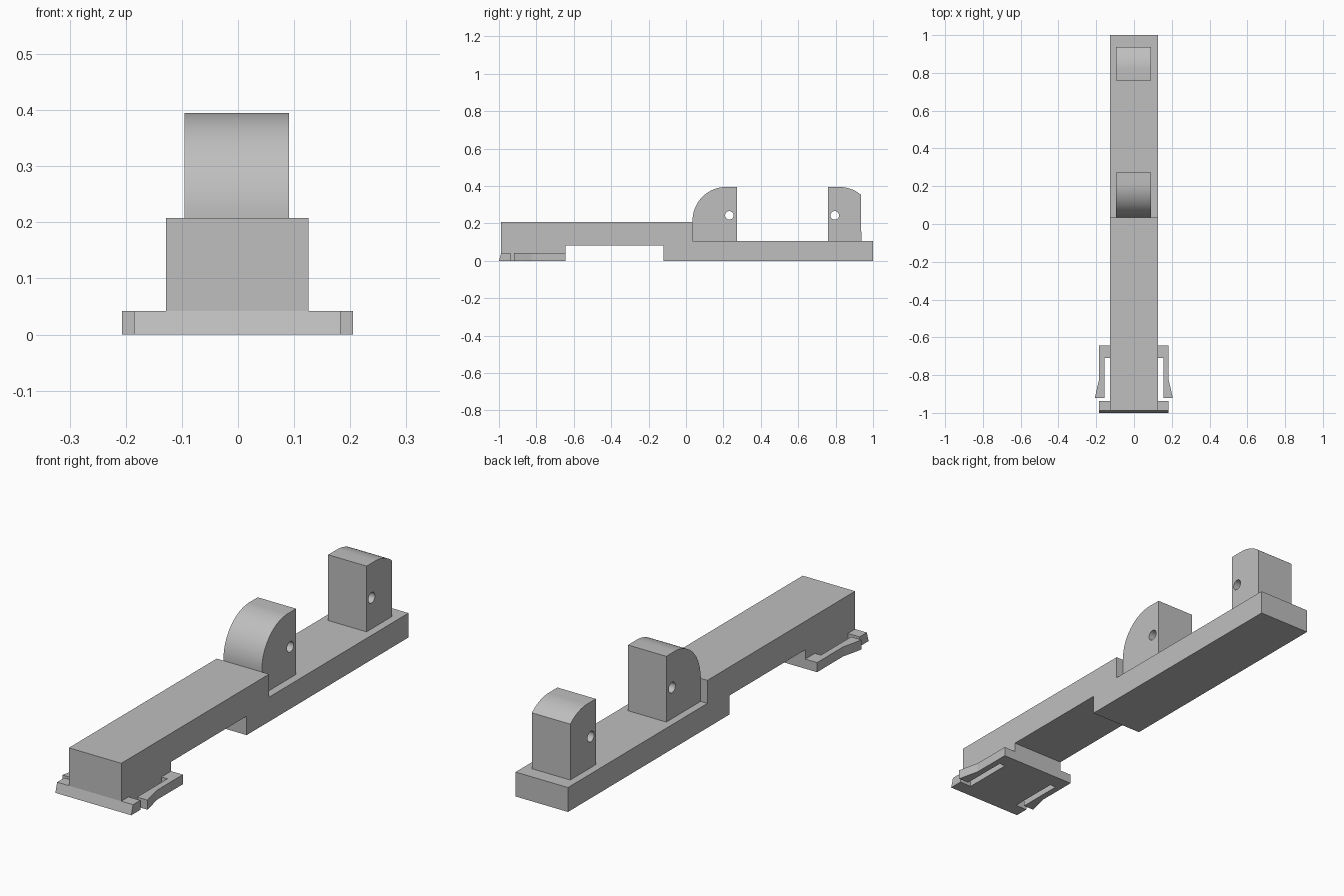
import bpy, bmesh, math
from mathutils import Vector

if "Cube" in bpy.data.objects:
    bpy.data.objects.remove(bpy.data.objects["Cube"], do_unlink=True)

grey = bpy.data.materials.new("plain grey")
grey.use_nodes = True
grey.diffuse_color = (0.52, 0.52, 0.52, 1)
grey.node_tree.nodes["Principled BSDF"].inputs["Base Color"].default_value = (0.52, 0.52, 0.52, 1)


def extrude(name, points, direction):
    """Closed prism from an outline of 3D points."""
    bm = bmesh.new()
    face = bm.faces.new([bm.verts.new(p) for p in points])
    grown = bmesh.ops.extrude_face_region(bm, geom=[face])
    top = [g for g in grown["geom"] if isinstance(g, bmesh.types.BMVert)]
    bmesh.ops.translate(bm, verts=top, vec=Vector(direction))
    bmesh.ops.recalc_face_normals(bm, faces=bm.faces)
    mesh = bpy.data.meshes.new(name)
    bm.to_mesh(mesh)
    bm.free()
    mesh.materials.append(grey)
    obj = bpy.data.objects.new(name, mesh)
    bpy.context.collection.objects.link(obj)
    return obj


def side_profile(name, profile, x0, x1):
    return extrude(name, [(x0, y, z) for y, z in profile], (x1 - x0, 0, 0))


def arc(cy, cz, r, start, end, steps):
    angles = [math.radians(start + (end - start) * i / steps) for i in range(steps + 1)]
    return [(cy + r * math.cos(a), cz + r * math.sin(a)) for a in angles]


FRONT, STEP, BACK = -0.988, 0.035, 1.0
CLIP_BACK, CLIP_TOP = -0.643, 0.042
DECK, TOP, POST_TOP = 0.107, 0.208, 0.395

# Main bar: raised front, low rear deck, notch underneath
side_profile("main_bar", [
    (FRONT, CLIP_TOP), (FRONT, TOP), (STEP, TOP), (STEP, DECK), (BACK, DECK), (BACK, 0),
    (-0.12, 0), (-0.12, 0.083), (CLIP_BACK, 0.083), (CLIP_BACK, CLIP_TOP)], -0.128, 0.126)

# Clip plate with a front flange and two flared spring arms
half = [(0.184, -1), (0.184, -0.938), (0.127, -0.938), (0.127, -0.71), (0.156, -0.71),
        (0.156, -0.92), (0.206, -0.92), (0.194, -0.865), (0.184, -0.825), (0.184, CLIP_BACK)]
outline = half + [(-x, y) for x, y in reversed(half)]
clip = extrude("clip_plate", [(x - 0.001, y, 0) for x, y in outline], (0, 0, CLIP_TOP))
for v in clip.data.vertices:  # sloped front lip
    if v.co.y < -0.99 and v.co.z > 0.01:
        v.co.y = FRONT


def add_post(name, profile, hole_y):
    post = side_profile(name, profile, -0.095, 0.091)
    cutter = side_profile("hole_cutter", arc(hole_y, 0.243, 0.023, 0, 345, 23), -0.2, 0.2)
    cutter.hide_render = True
    mod = post.modifiers.new("cross_hole", "BOOLEAN")
    mod.operation = "DIFFERENCE"
    mod.solver = "EXACT"
    mod.object = cutter
    bpy.ops.object.select_all(action="DESELECT")
    post.select_set(True)
    bpy.context.view_layer.objects.active = post
    bpy.ops.object.modifier_apply(modifier=mod.name)
    bpy.data.objects.remove(cutter, do_unlink=True)
    bpy.ops.object.shade_smooth_by_angle(angle=math.radians(25))


# Front post with a quarter-round nose
R = 0.18
CZ = POST_TOP - R
add_post("front_post", [(0.272, DECK), (STEP, DECK)]
         + arc(STEP + R, CZ, R, 180, 90, 24) + [(0.272, POST_TOP)], 0.232)

# Rear post with a rounded back corner
add_post("rear_post", [(0.937, DECK), (0.76, DECK), (0.76, POST_TOP)]
         + arc(0.82, CZ, R, 90, 49.5, 12), 0.795)
